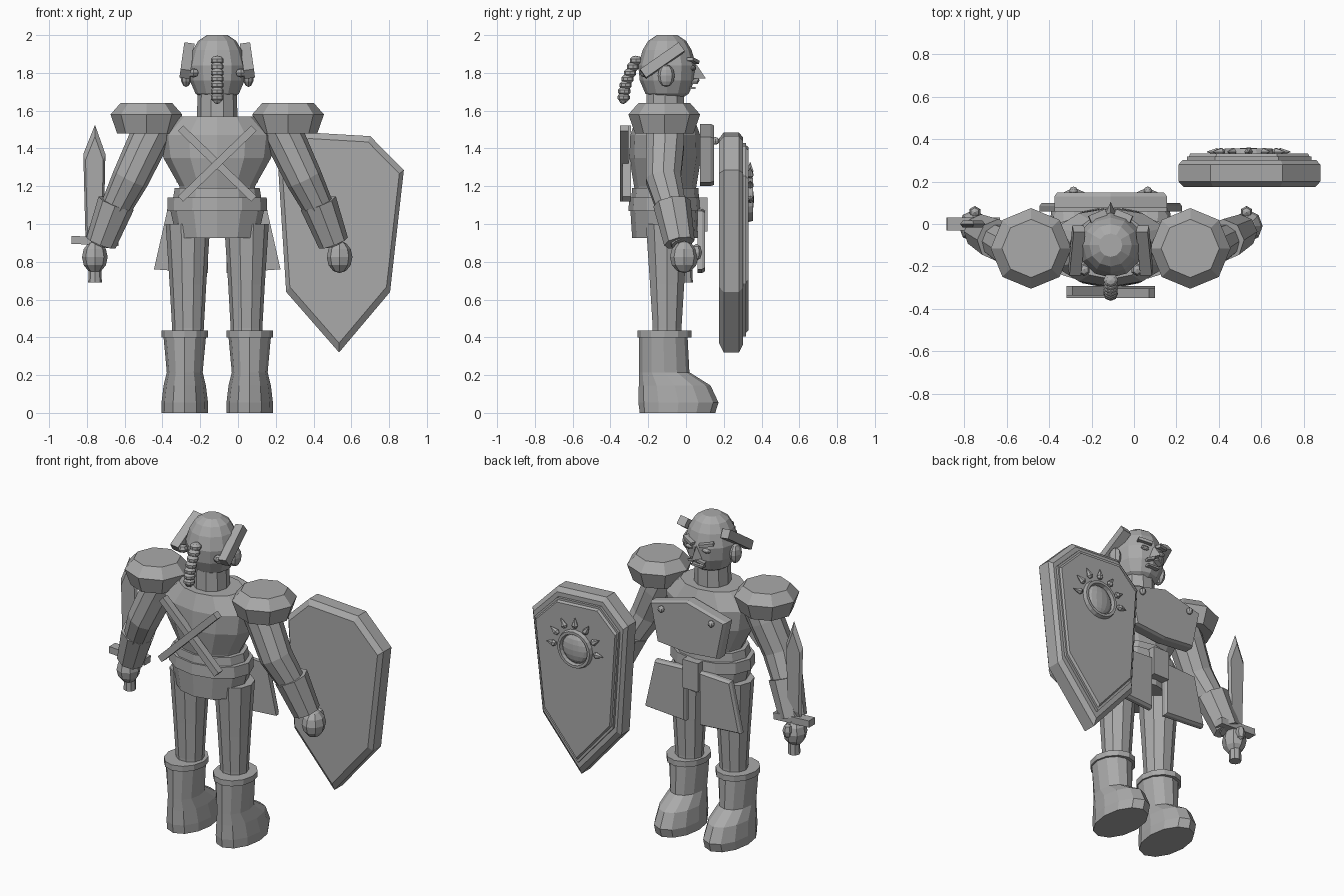
import bpy, bmesh, math
from mathutils import Vector, Matrix

if "Cube" in bpy.data.objects:
    bpy.data.objects.remove(bpy.data.objects["Cube"])

CX = -0.11          # body centre line
grey = bpy.data.materials.new("stone_grey")
grey.diffuse_color = (0.4, 0.4, 0.4, 1)
grey.use_nodes = True
grey.node_tree.nodes["Principled BSDF"].inputs["Base Color"].default_value = grey.diffuse_color


def finish(name, bm):
    bmesh.ops.recalc_face_normals(bm, faces=bm.faces)
    me = bpy.data.meshes.new(name)
    bm.to_mesh(me)
    bm.free()
    me.materials.append(grey)
    ob = bpy.data.objects.new(name, me)
    bpy.context.collection.objects.link(ob)
    return ob


def skin(name, loops):
    """Bridge a stack of equal point loops and cap both ends."""
    bm = bmesh.new()
    rows = [[bm.verts.new(p) for p in loop] for loop in loops]
    n = len(rows[0])
    for a, b in zip(rows, rows[1:]):
        for i in range(n):
            j = (i + 1) % n
            bm.faces.new((a[i], a[j], b[j], b[i]))
    bm.faces.new(rows[0])
    bm.faces.new(rows[-1])
    return finish(name, bm)


def stack(name, rings, n=10, phase=0.0):
    """Horizontal ellipses: (x, y, z, rx, ry)."""
    ang = [phase + 2 * math.pi * i / n for i in range(n)]
    return skin(name, [[(x + rx * math.cos(a), y + ry * math.sin(a), z) for a in ang]
                       for x, y, z, rx, ry in rings])


def tube(name, path, radii, n=8):
    """Round sections square to a path."""
    pts = [Vector(p) for p in path]
    loops = []
    for i, p in enumerate(pts):
        t = (pts[min(i + 1, len(pts) - 1)] - pts[max(i - 1, 0)]).normalized()
        u = t.cross(Vector((0, 1, 0.01))).normalized()
        v = t.cross(u)
        loops.append([p + radii[i] * (u * math.cos(a) + v * math.sin(a))
                      for a in [2 * math.pi * k / n for k in range(n)]])
    return skin(name, loops)


def plate(name, outline, layers):
    """Upright plate from an (x, z) outline; layers are (y, scale)."""
    mx = sum(p[0] for p in outline) / len(outline)
    mz = sum(p[1] for p in outline) / len(outline)
    return skin(name, [[(mx + (x - mx) * s, y, mz + (z - mz) * s) for x, z in outline]
                       for y, s in layers])


def box(name, loc, size, rot=(0, 0, 0)):
    bm = bmesh.new()
    bmesh.ops.create_cube(bm, size=1)
    bmesh.ops.scale(bm, vec=size, verts=bm.verts)
    ob = finish(name, bm)
    ob.location, ob.rotation_euler = loc, rot
    return ob


def ball(name, loc, r, seg=8, rings=6):
    bm = bmesh.new()
    bmesh.ops.create_uvsphere(bm, u_segments=seg, v_segments=rings, radius=1)
    bmesh.ops.scale(bm, vec=r, verts=bm.verts)
    ob = finish(name, bm)
    ob.location = loc
    return ob


# Head and neck
stack("head", [(CX, -.10, z, r, r) for z, r in
               ((1.66, .07), (1.69, .115), (1.76, .145), (1.84, .153),
                (1.92, .13), (1.97, .10), (2.0, .055))], 12)
stack("neck", [(CX, -.11, 1.54, .108, .108), (CX, -.11, 1.69, .104, .104)], 10)

# Torso, waist and belt
stack("torso", [(CX, -.11, z, rx, ry) for z, rx, ry in
                ((1.12, .19, .15), (1.2, .20, .165), (1.35, .285, .19),
                 (1.47, .30, .185), (1.57, .20, .15))], 12)
stack("waist", [(CX, -.11, 1.13, .235, .18), (CX, -.11, 1.19, .225, .175)], 12)
stack("belt", [(CX, -.11, 1.07, .265, .195), (CX, -.11, 1.14, .262, .19)], 12)
stack("hips", [(CX, -.11, .925, .215, .175), (CX, -.11, 1.08, .25, .185)], 12)

# Hip plates and middle tab
for s in (-1, 1):
    plate("hip_plate", [(CX + s * x, z) for x, z in
                        ((.05, 1.08), (.265, 1.07), (.335, .76), (.05, .74))],
          [(.06, 1), (.085, 1), (.10, .94)])
box("buckle_tab", (CX, .085, 1.05), (.11, .06, .18))

# Chest plate with two bolts
plate("chest_plate", [(CX + x, z) for x, z in
                      ((-.265, 1.46), (0, 1.53), (.265, 1.46), (.215, 1.22),
                       (0, 1.20), (-.215, 1.22))],
      [(.075, 1), (.13, 1), (.148, .95)])
for s in (-1, 1):
    ball("bolt", (CX + s * .175, .155, 1.44), (.02, .022, .02))

# Crossed bars on the back
for s in (-1, 1):
    box("back_bar", (CX, -.32 + s * .006, 1.32), (.54, .045, .04), (0, s * math.radians(44), 0))

for s in (-1, 1):
    def X(d):
        return CX + s * d
    # Shoulder pads, arms, cuffs, hands
    stack("shoulder_pad", [(X(.375), -.115, z, r, r) for z, r in
                           ((1.48, .155), (1.58, .19), (1.64, .137))], 8)
    tube("arm", [(X(.31), -.11, 1.55), (X(.375), -.11, 1.42), (X(.46), -.12, 1.24),
                 (X(.57), -.06, 1.02), (X(.62), -.02, .90)],
         (.105, .105, .098, .075, .06), 10)
    tube("cuff", [(X(.535), -.075, 1.11), (X(.615), -.035, .90)], (.10, .082), 8)
    ball("hand", (X(.648), -.01, .825), (.068, .075, .085))
    ball("thumb", (X(.64), .055, .85), (.03, .03, .045), 6, 4)
    # Legs
    stack("leg", [(X(.155), -.10, z, rx, ry) for z, rx, ry in
                  ((.35, .08, .08), (.45, .084, .08), (.68, .097, .095), (1.0, .118, .118))], 10)
    # Boots
    stack("boot", [(X(.172), y, z, rx, ry) for y, z, rx, ry in
                   ((-.045, 0, .122, .20), (-.04, .055, .123, .212), (-.06, .145, .112, .19),
                    (-.115, .215, .095, .133), (-.12, .41, .113, .128))], 12)
    stack("boot_cuff", [(X(.172), -.115, .40, .122, .143), (X(.172), -.115, .435, .122, .143)], 12)
    # Ears and side bands
    ball("ear", (X(.165), -.105, 1.785), (.03, .045, .06))
    box("side_band", (X(.16), -.125, 1.865), (.055, .25, .055),
        (math.radians(35), s * math.radians(-8), 0))
    ball("band_stud", (X(.125), -.215, 1.80), (.03, .03, .025), 6, 4)
    # Face details
    box("eyebrow", (X(.06), .038, 1.865), (.085, .035, .018), (0, s * math.radians(-12), s * -.4))
    ball("eye", (X(.058), .036, 1.825), (.03, .018, .014))
    box("moustache", (X(.03), .05, 1.755), (.05, .03, .014), (0, s * math.radians(20), s * -.25))
box("mouth", (CX, .034, 1.72), (.08, .03, .012))

# Nose
skin("nose", [[(CX - .012, .04, 1.845), (CX + .012, .04, 1.845), (CX, .055, 1.845)],
              [(CX - .03, .035, 1.77), (CX + .03, .035, 1.77), (CX, .105, 1.77)]])

# Braid
for i in range(7):
    t = i / 6
    ball("braid_knot", (CX, -.265 - .065 * math.sin(t * 1.5), 1.865 - .195 * t),
         (.036, .034, .026), 8, 5)
ball("braid_tip", (CX, -.333, 1.655), (.025, .022, .02), 6, 4)

# Sword
SX = -.757
plate("sword_blade", [(SX + x, z) for x, z in
                      ((.045, .90), (.055, 1.37), (0, 1.525), (-.062, 1.37), (-.05, .90))],
      [(-.016, .8), (0, 1), (.016, .8)])
box("sword_guard", (SX, 0, .91), (.25, .06, .042), (0, math.radians(3), 0))
stack("sword_grip", [(SX, 0, .69, .036, .036), (SX, 0, .90, .032, .032)], 8)

# Shield body and raised front layers
OUT = [(.36, 1.485), (.70, 1.465), (.878, 1.285), (.805, .64), (.535, .32), (.255, .64), (.21, 1.34)]
plate("shield_body", OUT, [(.175, .93), (.20, 1), (.28, 1), (.302, .94)])
plate("shield_face", OUT, [(.295, .88), (.318, .88), (.318, .85), (.332, .83)])

# Sun emblem: ring, dome and spikes
EX, EZ = .54, 1.13
bm = bmesh.new()
rows = []
for k in range(20):
    a = 2 * math.pi * k / 20
    rows.append([bm.verts.new((EX + r * math.cos(a), y, EZ + r * math.sin(a)))
                 for r, y in ((.092, .33), (.097, .355), (.113, .355), (.12, .33))])
for k in range(20):
    for i in range(4):
        j = (i + 1) % 4
        bm.faces.new((rows[k][i], rows[k][j], rows[k - 1][j], rows[k - 1][i]))
finish("emblem_ring", bm)
ball("emblem_dome", (EX, .33, EZ), (.09, .03, .09), 14, 8)
for k in range(7):
    a = math.radians(180 * k / 6)
    d = Vector((math.cos(a), 0, math.sin(a)))
    c = Vector((EX, .34, EZ))
    tube("emblem_spike", [c + d * .135, c + d * .15, c + d * .197], (.012, .02, .002), 6)
